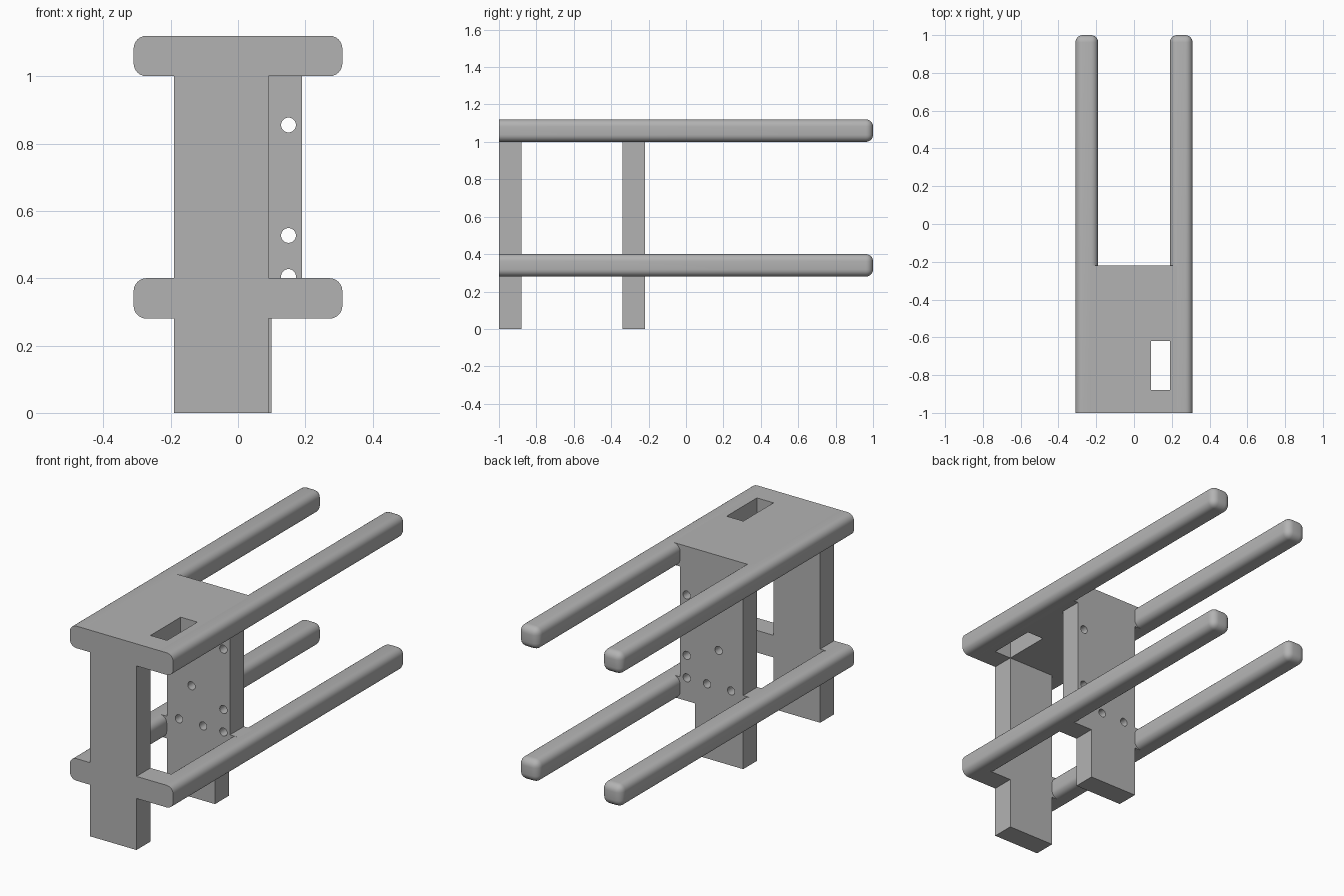
import bpy, bmesh, math
from mathutils import Matrix, Vector

default = bpy.data.objects.get("Cube")
if default:
    bpy.data.objects.remove(default, do_unlink=True)

# One plain grey for everything
GREY = (0.45, 0.45, 0.45, 1)
grey = bpy.data.materials.new("matte_grey")
grey.use_nodes = True
grey.diffuse_color = GREY
grey.node_tree.nodes["Principled BSDF"].inputs["Base Color"].default_value = GREY

BAR = 0.12                # thickness of every bar and plate
LOW, HIGH = 0.28, 1.0     # undersides of the two levels
INNER, MID = 0.19, 0.25   # inner face and centre line of the rails
FRONT, BACK = -1.0, 1.0
REAR_POST = -0.34


def finish(name, bm):
    bmesh.ops.recalc_face_normals(bm, faces=bm.faces)
    mesh = bpy.data.meshes.new(name)
    bm.to_mesh(mesh)
    bm.free()
    mesh.materials.append(grey)
    obj = bpy.data.objects.new(name, mesh)
    bpy.context.collection.objects.link(obj)
    return obj


def add_box(bm, lo, hi):
    lo, hi = Vector(lo), Vector(hi)
    place = Matrix.Translation((lo + hi) / 2) @ Matrix.Diagonal((*(hi - lo), 1))
    bmesh.ops.create_cube(bm, size=1, matrix=place)


def post(name, profile, y):
    """Extrude an x-z outline backwards from y."""
    bm = bmesh.new()
    face = bm.faces.new([bm.verts.new((x, y, z)) for x, z in profile])
    out = bmesh.ops.extrude_face_region(bm, geom=[face])
    moved = [v for v in out["geom"] if isinstance(v, bmesh.types.BMVert)]
    bmesh.ops.translate(bm, verts=moved, vec=(0, BAR, 0))
    return finish(name, bm)


def cut(target, cutter):
    cutter.hide_render = True
    cutter.hide_viewport = True
    cutter.display_type = 'WIRE'
    mod = target.modifiers.new("cutout", 'BOOLEAN')
    mod.operation = 'DIFFERENCE'
    mod.solver = 'EXACT'
    mod.object = cutter


def rail(name, side, z):
    """Rounded bar with a flat, square-cut front end."""
    bm = bmesh.new()
    add_box(bm, (side * MID - BAR / 2, FRONT, z), (side * MID + BAR / 2, BACK, z + BAR))
    edges = [e for e in bm.edges if any(v.co.y > 0 for v in e.verts)]
    bmesh.ops.bevel(bm, geom=edges, offset=0.038, segments=6, profile=0.5, affect='EDGES')
    obj = finish(name, bm)
    bpy.ops.object.select_all(action='DESELECT')
    obj.select_set(True)
    bpy.context.view_layer.objects.active = obj
    bpy.ops.object.shade_smooth_by_angle(angle=math.radians(40))


# Four long rails
for level, z in (("lower", LOW), ("upper", HIGH)):
    for label, side in (("left", 1), ("right", -1)):
        rail(f"{level}_{label}_rail", side, z)

# Top plate with rectangular slot
bm = bmesh.new()
add_box(bm, (-MID, FRONT, HIGH), (MID, REAR_POST + BAR, HIGH + BAR))
top_plate = finish("top_plate", bm)
bm = bmesh.new()
add_box(bm, (0.09, -0.88, HIGH - 0.1), (INNER, -0.62, HIGH + 0.3))
cut(top_plate, finish("slot_cutter", bm))


# Upright posts, each with side arms reaching the lower rails
def outline(foot, body):
    return [(-INNER, 0), (foot, 0), (foot, LOW), (MID, LOW), (MID, LOW + BAR),
            (body, LOW + BAR), (body, HIGH), (-INNER, HIGH), (-INNER, LOW + BAR),
            (-MID, LOW + BAR), (-MID, LOW), (-INNER, LOW)]


post("front_post", outline(0.09, 0.09), FRONT)
rear_post = post("rear_post", outline(0.10, INNER), REAR_POST)

# Round screw holes through the rear post
bm = bmesh.new()
for x, z in ((0.15, 0.855), (0.15, 0.527), (0.15, 0.405),
             (0.028, 0.405), (-0.117, 0.405), (-0.042, 0.605)):
    place = Matrix.Translation((x, REAR_POST + BAR / 2, z)) @ Matrix.Rotation(math.pi / 2, 4, 'X')
    bmesh.ops.create_cone(bm, cap_ends=True, segments=32, radius1=0.022, radius2=0.022,
                          depth=0.3, matrix=place)
cut(rear_post, finish("hole_cutter", bm))
